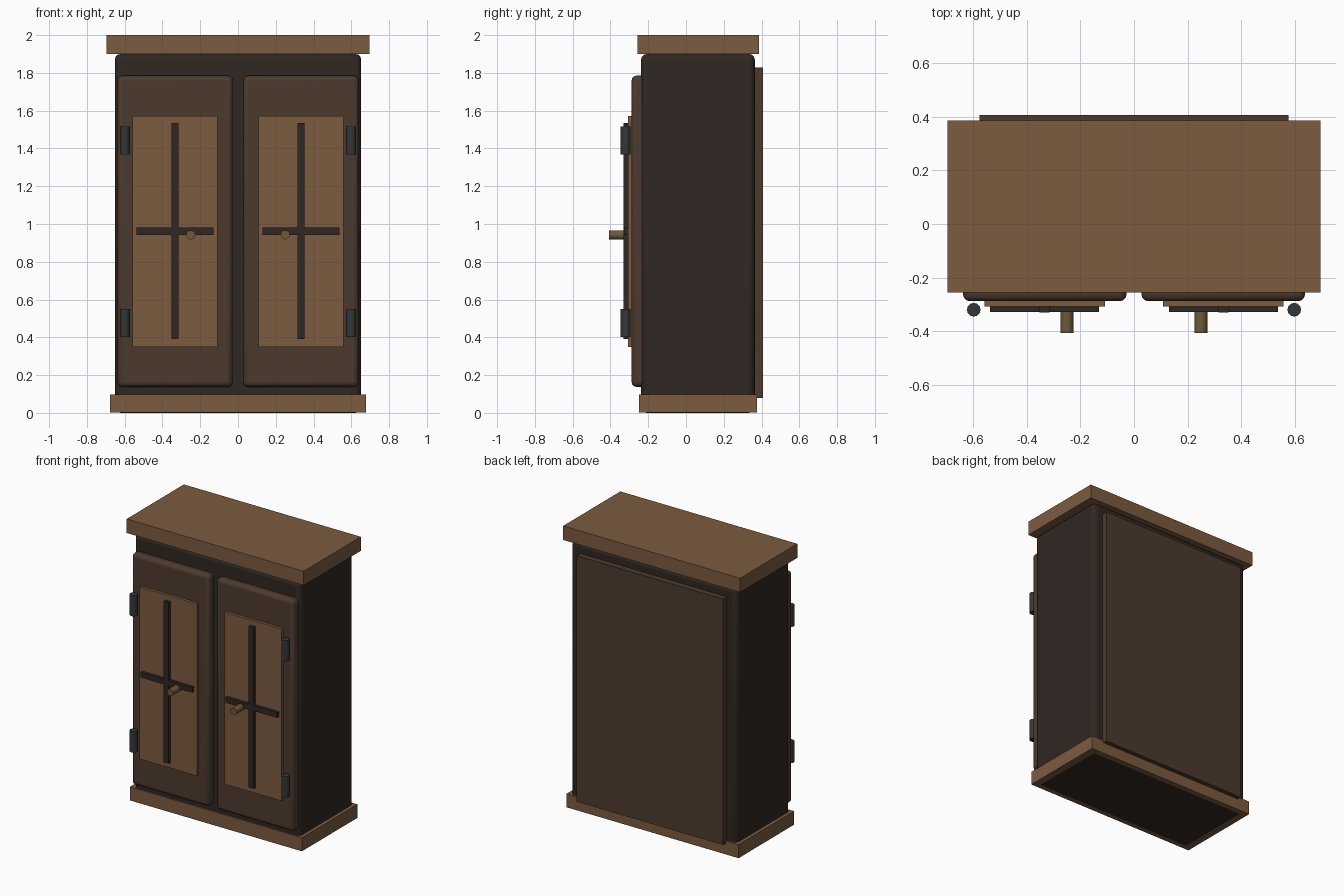
import bpy, math

if "Cube" in bpy.data.objects:
    bpy.data.objects.remove(bpy.data.objects["Cube"])


def material(name, rgb):
    m = bpy.data.materials.new(name)
    m.diffuse_color = (*rgb, 1)
    m.use_nodes = True
    m.node_tree.nodes["Principled BSDF"].inputs["Base Color"].default_value = m.diffuse_color
    return m


LIGHT = material("light_wood", (0.20, 0.105, 0.051))
MID = material("mid_wood", (0.073, 0.042, 0.027))
DARK = material("dark_wood", (0.030, 0.020, 0.016))
BRASS = material("aged_brass", (0.155, 0.10, 0.04))
IRON = material("iron", (0.036, 0.038, 0.038))


def box(name, x, y, z, mat, bevel=0):
    """Box from (min, max) ranges, with optional rounded edges."""
    bpy.ops.mesh.primitive_cube_add(
        size=1, location=[(r[0] + r[1]) / 2 for r in (x, y, z)])
    ob = bpy.context.object
    ob.name = name
    ob.scale = [r[1] - r[0] for r in (x, y, z)]
    bpy.ops.object.transform_apply(location=False, rotation=False, scale=True)
    ob.data.materials.append(mat)
    if bevel:
        mod = ob.modifiers.new("rounded_edges", 'BEVEL')
        mod.width = bevel
        mod.segments = 3
        bpy.ops.object.shade_smooth_by_angle(angle=math.radians(35))
    return ob


def rod(name, loc, radius, length, mat, rotation=(0, 0, 0)):
    bpy.ops.mesh.primitive_cylinder_add(
        vertices=12, radius=radius, depth=length, location=loc, rotation=rotation)
    ob = bpy.context.object
    ob.name = name
    ob.data.materials.append(mat)
    bpy.ops.object.shade_smooth_by_angle(angle=math.radians(35))
    return ob


# Carcass, plinth, cornice and back
box("body", (-0.652, 0.652), (-0.238, 0.364), (0, 1.90), DARK, 0.03)
box("plinth", (-0.677, 0.677), (-0.248, 0.376), (0.001, 0.097), LIGHT)
box("cornice", (-0.696, 0.696), (-0.256, 0.386), (1.90, 2.0), LIGHT)
box("back_panel", (-0.577, 0.577), (0.345, 0.407), (0.08, 1.828), MID)

# Doors, mirrored about x = 0
for side, s in (("left", -1), ("right", 1)):
    def span(a, b):
        return tuple(sorted((s * a, s * b)))

    box(f"{side}_door", span(0.028, 0.638), (-0.288, -0.20), (0.138, 1.785), MID, 0.025)
    box(f"{side}_door_panel", span(0.108, 0.558), (-0.308, -0.27), (0.35, 1.573), LIGHT)
    # Crossed bars on the panel
    box(f"{side}_upright_bar", span(0.315, 0.353), (-0.330, -0.295), (0.39, 1.536), DARK)
    box(f"{side}_cross_bar", span(0.131, 0.537), (-0.329, -0.295), (0.943, 0.981), DARK)
    # Pull knob
    rod(f"{side}_knob", (s * 0.25, -0.355, 0.942), 0.0245, 0.104, BRASS,
        (math.pi / 2, 0, 0))
    # Barrel hinges
    for level, z in (("lower", 0.475), ("upper", 1.443)):
        rod(f"{side}_{level}_hinge", (s * 0.598, -0.320, z), 0.0255, 0.148, IRON)
